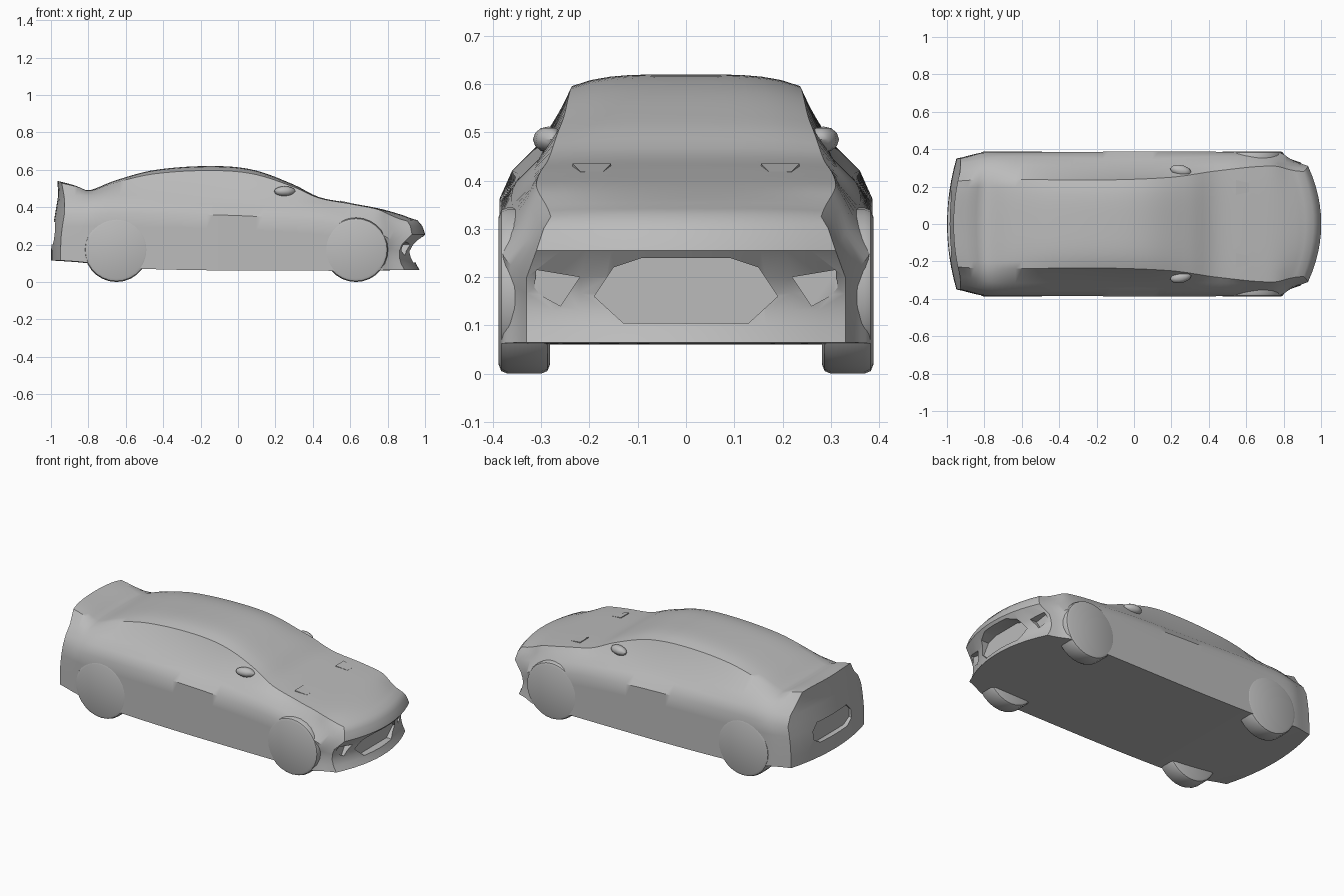
import bpy, bmesh, math
from mathutils import Vector, Matrix

cube = bpy.data.objects.get("Cube")
if cube:
    bpy.data.objects.remove(cube, do_unlink=True)

paint = bpy.data.materials.new("plain_grey")
paint.use_nodes = True
GREY = (0.5, 0.5, 0.5, 1)
paint.diffuse_color = GREY
paint.node_tree.nodes["Principled BSDF"].inputs["Base Color"].default_value = GREY


def finish(name, bm, angle=35):
    """Turn a bmesh into a shaded, coloured object."""
    bmesh.ops.recalc_face_normals(bm, faces=bm.faces)
    mesh = bpy.data.meshes.new(name)
    bm.to_mesh(mesh)
    bm.free()
    mesh.materials.append(paint)
    obj = bpy.data.objects.new(name, mesh)
    bpy.context.collection.objects.link(obj)
    bpy.ops.object.select_all(action="DESELECT")
    obj.select_set(True)
    bpy.context.view_layer.objects.active = obj
    bpy.ops.object.shade_smooth_by_angle(angle=math.radians(angle))
    return obj


def curve(keys):
    """Smooth function through (position, value) keys."""
    def slope(i):
        a, b = keys[max(i - 1, 0)], keys[min(i + 1, len(keys) - 1)]
        return (b[1] - a[1]) / (b[0] - a[0])

    def value(p):
        p = min(max(p, keys[0][0]), keys[-1][0])
        i = next(k for k in range(len(keys) - 1) if p <= keys[k + 1][0])
        (a, va), (b, vb) = keys[i], keys[i + 1]
        h, t = b - a, (p - a) / (b - a)
        s = t * t * (3 - 2 * t)
        return (va + (vb - va) * s + h * slope(i) * t * (1 - t) ** 2
                - h * slope(i + 1) * t * t * (1 - t))
    return value


# Body lines along the length
top = curve([(-1, .54), (-.9, .515), (-.81, .49), (-.65, .545), (-.45, .598),
             (-.15, .62), (.08, .6), (.3, .52), (.43, .455), (.6, .422),
             (.8, .385), (.93, .355), (1, .33)])
belt = curve([(-1, .46), (-.7, .465), (0, .455), (.4, .425), (.7, .375), (1, .3)])
floor = curve([(-1, .115), (-.85, .105), (-.5, .07), (.5, .06), (1, .065)])
side = curve([(-1, .35), (-.85, .38), (-.6, .385), (.7, .385), (.85, .375), (1, .33)])
shoulder = curve([(-1, .325), (-.7, .36), (0, .345), (.6, .36), (1, .31)])
roof = curve([(-1, .23), (-.8, .24), (-.2, .235), (.2, .25), (.45, .285), (.75, .31), (1, .28)])
# Upright outlines of the two ends
nose = curve([(.06, .97), (.08, .968), (.11, .945), (.19, .95), (.25, 1), (.3, .985), (.34, .95)])
tail = curve([(.1, 1), (.25, .995), (.4, .972), (.48, .96), (.54, .965)])
COLS = [i / 6 - 1 for i in range(13)]


def ease(t):
    t = min(max(t, 0), 1)
    return t * t * (3 - 2 * t)


def place(x, y, z):
    """Round the ends in plan and lean them to the end outlines."""
    front, back = ease((x - .7) / .3), ease((-x - .7) / .3)
    x += front * (nose(z) - 1 - .08 * (y / .33) ** 2)
    x -= back * (tail(z) - 1 - .05 * (y / .35) ** 2)
    return Vector((x, y, z))


def section(x):
    """Rows of points across the car, from the floor up to the roof."""
    low, w, b, t, s, r = (f(x) for f in (floor, side, belt, top, shoulder, roof))
    waist = b - .1
    half = [(w, low + (waist - low) * k / 4) for k in range(5)]
    half += [(s, b - .045), (max(s - .045, r + .015), b)]
    edge = t - .15 * (t - b)
    rows = [[place(x, y * c, z) for c in COLS] for y, z in half]
    rows.append([place(x, r * c, edge + (t - edge) * (1 - c ** 4)) for c in COLS])
    return rows


# Body shell: rings joined lengthwise, with a gridded cap at each end
bm = bmesh.new()


def skin(a, b):
    for i in range(len(a) - 1):
        bm.faces.new([bm.verts.new(p) for p in (a[i], a[i + 1], b[i + 1], b[i])])


sections = [section(i / 30 - 1) for i in range(61)]
rings = []
for rows in sections:
    ring = [r[0] for r in rows[:-1]] + rows[-1] + [r[-1] for r in reversed(rows[:-1])]
    rings.append(ring + rows[0][::-1][1:])
for a, b in zip(rings, rings[1:]):
    skin(a, b)
for rows in (sections[0], sections[-1]):
    for a, b in zip(rows, rows[1:]):
        skin(a, b)
bmesh.ops.remove_doubles(bm, verts=bm.verts, dist=.0005)
body = finish("body_shell", bm)


def cut(outline, start, end):
    """Sink a recess with a y-z outline into the body."""
    tool = bmesh.new()
    face = tool.faces.new([tool.verts.new((start, y, z)) for y, z in outline])
    grown = bmesh.ops.extrude_face_region(tool, geom=[face])["geom"]
    bmesh.ops.translate(tool, vec=(end - start, 0, 0),
                        verts=[v for v in grown if isinstance(v, bmesh.types.BMVert)])
    cutter = finish("recess_cutter", tool)
    cutter.hide_render = True
    bpy.context.view_layer.objects.active = body
    mod = body.modifiers.new("recess", "BOOLEAN")
    mod.operation, mod.solver, mod.object = "DIFFERENCE", "EXACT", cutter
    bpy.ops.object.modifier_apply(modifier=mod.name)
    bpy.data.objects.remove(cutter, do_unlink=True)


# Front grille, corner intakes and rear plate recess
arch = [(.13, .105), (.19, .16), (.15, .22), (.09, .24)]
cut(arch + [(-y, z) for y, z in reversed(arch)], .905, 1.2)
for s in (-1, 1):
    cut([(s * .22, .2), (s * .31, .215), (s * .315, .17), (s * .26, .14)], .875, 1.2)
plate = [(.13, .2), (.18, .23), (.18, .28), (.14, .32)]
cut(plate + [(-y, z) for y, z in reversed(plate)], -.965, -1.2)
bpy.ops.object.select_all(action="DESELECT")
body.select_set(True)
bpy.context.view_layer.objects.active = body
bpy.ops.object.shade_smooth_by_angle(angle=math.radians(35))


def wheel(name, x, s):
    """Bevelled tyre with a slightly dished face."""
    bm = bmesh.new()
    turn = Matrix.Translation((x, s * .335, .172)) @ Matrix.Rotation(math.pi / 2, 4, "X")
    bmesh.ops.create_cone(bm, cap_ends=True, segments=28, radius1=.172, radius2=.172,
                          depth=.106, matrix=turn)
    caps = [f for f in bm.faces if len(f.verts) > 4]
    rims = [e for f in caps for e in f.edges]
    bmesh.ops.bevel(bm, geom=rims, offset=.018, segments=2, affect="EDGES", profile=.5)
    finish(name, bm)


def mirror(name, s):
    """Door mirror: a squashed, tapered ball."""
    bm = bmesh.new()
    bmesh.ops.create_uvsphere(bm, u_segments=10, v_segments=6, radius=1)
    for v in bm.verts:
        v.co = Vector((.25 + v.co.x * .055 - v.co.y * s * .015,
                       s * (.285 + v.co.y * s * .032), .485 + v.co.z * .027))
    finish(name, bm, 50)


def scoop(name, s):
    """Small raised bonnet vent."""
    bm = bmesh.new()
    bmesh.ops.create_cube(bm, size=1)
    for v in bm.verts:
        lift = .004 if v.co.x < 0 and v.co.z > 0 else 0
        taper = 1 if v.co.x < 0 else .6
        x, y = .58 + v.co.x * .07, s * .195 + v.co.y * .08 * taper
        v.co = (x, y, top(x) - .004 + v.co.z * .008 + lift)
    finish(name, bm)


for s, label in ((1, "back_side"), (-1, "front_side")):
    wheel("nose_wheel_" + label, .63, s)
    wheel("tail_wheel_" + label, -.65, s)
    mirror("door_mirror_" + label, s)
    scoop("bonnet_vent_" + label, s)
